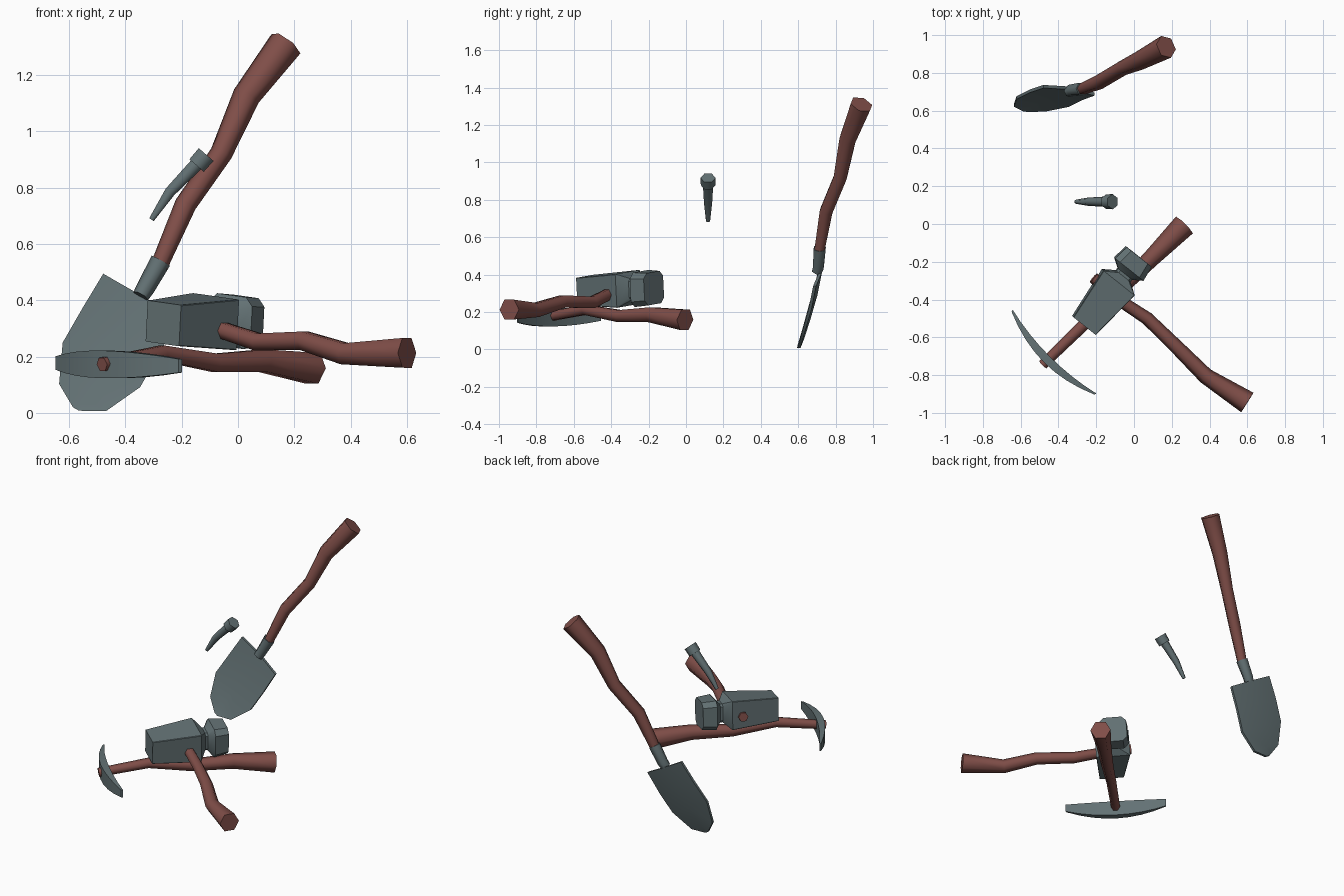
import bpy, bmesh, math
from mathutils import Vector as V

if "Cube" in bpy.data.objects:
    bpy.data.objects.remove(bpy.data.objects["Cube"])


def material(name, rgb):
    m = bpy.data.materials.new(name)
    m.diffuse_color = (*rgb, 1)
    m.use_nodes = True
    m.node_tree.nodes["Principled BSDF"].inputs["Base Color"].default_value = m.diffuse_color
    return m


WOOD = material("reddish_wood", (0.215, 0.076, 0.065))
METAL = material("grey_metal", (0.125, 0.167, 0.175))


def loft(name, rings, mat, angle=30):
    """Skin a list of equal-length rings and cap both ends."""
    bm = bmesh.new()
    vs = [[bm.verts.new(p) for p in r] for r in rings]
    n = len(rings[0])
    for a, b in zip(vs, vs[1:]):
        for i in range(n):
            j = (i + 1) % n
            bm.faces.new((a[i], a[j], b[j], b[i]))
    bm.faces.new(vs[0][::-1])
    bm.faces.new(vs[-1])
    bmesh.ops.recalc_face_normals(bm, faces=bm.faces[:])
    me = bpy.data.meshes.new(name)
    bm.to_mesh(me)
    bm.free()
    me.materials.append(mat)
    ob = bpy.data.objects.new(name, me)
    bpy.context.collection.objects.link(ob)
    bpy.ops.object.select_all(action='DESELECT')
    ob.select_set(True)
    bpy.context.view_layer.objects.active = ob
    bpy.ops.object.shade_smooth_by_angle(angle=math.radians(angle))
    return ob


def rod(name, path, side, mat, n=6):
    """Bent rod; path rows are x, y, z, radius; a corner points along side."""
    pts = [V(p[:3]) for p in path]
    rings = []
    for i, p in enumerate(pts):
        t = V((0, 0, 0))
        if i > 0:
            t += (p - pts[i - 1]).normalized()
        if i < len(pts) - 1:
            t += (pts[i + 1] - p).normalized()
        t.normalize()
        u = V(side)
        u = (u - t * u.dot(t)).normalized()
        w = t.cross(u)
        r = path[i][3]
        rings.append([p + (u * math.cos(k * math.tau / n) + w * math.sin(k * math.tau / n)) * r
                      for k in range(n)])
    return loft(name, rings, mat, 65)


# Shovel: crooked handle, socket and curved blade
rod("shovel_handle", [(-0.28, 0.712, 0.52, 0.031), (-0.268, 0.717, 0.55, 0.032),
                      (-0.186, 0.75, 0.74, 0.039), (-0.06, 0.825, 0.92, 0.04),
                      (0.03, 0.865, 1.125, 0.05), (0.17, 0.938, 1.31, 0.063)], (1, 0, 0), WOOD)
rod("shovel_socket", [(-0.345, 0.70, 0.415, 0.03), (-0.33, 0.708, 0.44, 0.033),
                      (-0.274, 0.715, 0.54, 0.037)], (1, 0, 0), METAL)


def blade_point(a, p, y):
    return V((-0.33 - 0.5 * a + 0.87 * p, y - 0.13 * p, 0.44 - 0.87 * a - 0.5 * p))


rings = []
for a, w, y in [(0.027, 0.155, 0.708), (0.17, 0.158, 0.683), (0.31, 0.158, 0.648),
                (0.443, 0.096, 0.616), (0.49, 0.012, 0.602)]:
    t, dish = 0.008, 0.012 * w / 0.155
    rings.append([blade_point(a, p, y + s * t + (dish if p == 0 else 0))
                  for p, s in ((-w, -1), (0, -1), (w, -1), (w, 1), (0, 1), (-w, 1))])
loft("shovel_blade", rings, METAL)

# Spike: tapered bent shaft with a thick head
rod("spike_shaft", [(-0.307, 0.118, 0.686, 0.011), (-0.242, 0.118, 0.784, 0.022),
                    (-0.14, 0.118, 0.89, 0.028)], (0, 1, 0), METAL)
rod("spike_head", [(-0.147, 0.118, 0.878, 0.039), (-0.113, 0.118, 0.917, 0.04)], (0, 1, 0), METAL)

# Hammer: crooked handle passing through the head
rod("hammer_handle", [(-0.215, -0.285, 0.325, 0.03), (-0.06, -0.415, 0.295, 0.032),
                      (0.07, -0.50, 0.252, 0.035), (0.235, -0.66, 0.256, 0.038),
                      (0.38, -0.805, 0.21, 0.043), (0.60, -0.945, 0.213, 0.061)],
    (0.7, 0.7, 0), WOOD)


def hammer_section(a, hw, hh, c):
    """Chamfered rectangle at distance a along the hammer head."""
    o = V((-0.265 + 0.62 * a, -0.537 + 0.78 * a, 0.318 + 0.02 * a))
    u, w = V((0.78, -0.62, -0.11)), V((0.05, -0.05, 1))
    pts = ((hw, -hh + c), (hw, hh - c), (hw - c, hh), (-hw + c, hh),
           (-hw, hh - c), (-hw, -hh + c), (-hw + c, -hh), (hw - c, -hh))
    return [o + u * x + w * z for x, z in pts]


loft("hammer_head", [hammer_section(*s) for s in (
    (0, 0.076, 0.073, 0.003), (0.293, 0.106, 0.09, 0.003), (0.335, 0.048, 0.058, 0.015),
    (0.35, 0.048, 0.058, 0.015), (0.383, 0.096, 0.092, 0.03), (0.468, 0.084, 0.086, 0.028))], METAL)

# Pick: crooked handle with a bowed double-ended head
rod("pick_handle", [(-0.483, -0.745, 0.172, 0.027), (-0.27, -0.538, 0.212, 0.031),
                    (-0.083, -0.353, 0.178, 0.037), (0.09, -0.183, 0.185, 0.046),
                    (0.267, -0.005, 0.158, 0.063)], (0.7, -0.7, 0), WOOD)
rings = []
for i in range(-4, 5):
    s = i / 4
    bow = 0.052 * (1 - s * s)
    c = V((-0.425 + 0.22 * s - 0.707 * bow, -0.68 - 0.22 * s - 0.707 * bow, 0.172 - 0.005 * s))
    k = 1 - s * s
    th, h = 0.006 + 0.016 * k, 0.024 + 0.025 * k
    out = V((-0.707, -0.707, 0)) + V((0.707, -0.707, 0)) * (-0.33 * s)
    rings.append([c + out * (x * th) + V((0, 0, z * h)) for x, z in ((-1, -1), (1, -1), (1, 1), (-1, 1))])
loft("pick_head", rings, METAL)
